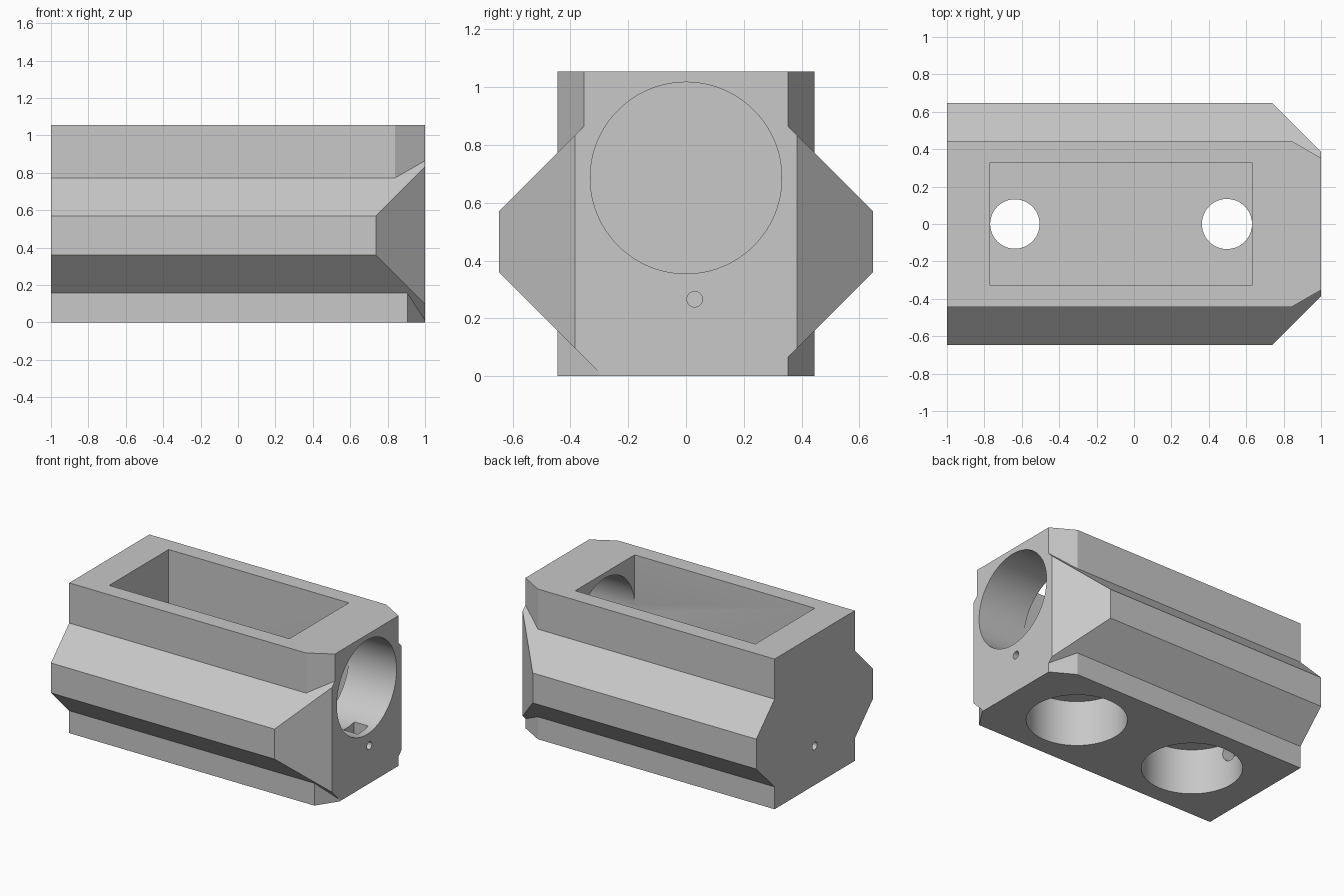
import bpy, bmesh, math
from mathutils import Matrix, Vector

if "Cube" in bpy.data.objects:
    bpy.data.objects.remove(bpy.data.objects["Cube"], do_unlink=True)

grey = bpy.data.materials.new("light grey")
grey.use_nodes = True
grey.diffuse_color = (0.58, 0.58, 0.58, 1)
grey.node_tree.nodes["Principled BSDF"].inputs["Base Color"].default_value = grey.diffuse_color


def finish(name, bm):
    bmesh.ops.recalc_face_normals(bm, faces=bm.faces)
    mesh = bpy.data.meshes.new(name)
    bm.to_mesh(mesh)
    bm.free()
    mesh.materials.append(grey)
    ob = bpy.data.objects.new(name, mesh)
    bpy.context.collection.objects.link(ob)
    return ob


def prism(name, points, offset):
    """Extrude a closed outline along an offset vector."""
    bm = bmesh.new()
    face = bm.faces.new([bm.verts.new(p) for p in points])
    ext = bmesh.ops.extrude_face_region(bm, geom=[face], use_keep_orig=True)
    bmesh.ops.translate(bm, vec=offset, verts=[v for v in ext["geom"] if isinstance(v, bmesh.types.BMVert)])
    return finish(name, bm)


def block(name, low, high):
    (x0, y0, z0), (x1, y1, z1) = low, high
    return prism(name, [(x0, y0, z0), (x1, y0, z0), (x1, y1, z0), (x0, y1, z0)], (0, 0, z1 - z0))


def cylinder(name, start, end, radius, sides=64):
    a, b = Vector(start), Vector(end)
    turn = (b - a).to_track_quat('Z', 'Y').to_matrix().to_4x4()
    bm = bmesh.new()
    bmesh.ops.create_cone(bm, cap_ends=True, segments=sides, radius1=radius, radius2=radius,
                          depth=(b - a).length, matrix=Matrix.Translation((a + b) / 2) @ turn)
    return finish(name, bm)


def combine(target, tool, operation):
    mod = target.modifiers.new(tool.name, 'BOOLEAN')
    mod.operation, mod.solver, mod.object = operation, 'EXACT', tool
    bpy.context.view_layer.objects.active = target
    bpy.ops.object.modifier_apply(modifier=mod.name)
    bpy.data.objects.remove(tool, do_unlink=True)


# Core: upper and lower blocks with cut corners at the right end
HEIGHT, SIDE = 1.055, 0.445


def core(name, z0, z1, front_x, front_y):
    outline = [(-1, -SIDE), (front_x, -SIDE), (1, front_y), (1, 0.353), (0.84, SIDE), (-1, SIDE)]
    return prism(name, [(x, y, z0) for x, y in outline], (0, 0, z1 - z0))


housing = core("housing", 0, 0.5, 0.905, -0.3)
upper = core("upper_block", 0.4, HEIGHT, 0.84, -0.353)

# Flanks: bevelled bulges on both sides, tapering at the right end
profile = [(0.648, 0.36), (0.648, 0.57), (0.3, 0.918), (-0.3, 0.918),
           (-0.648, 0.57), (-0.648, 0.36), (-0.3, 0.012), (0.3, 0.012)]
flanks = prism("flanks", [(-1, y, z) for y, z in profile], (2, 0, 0))
for s in (-1, 1):
    taper = prism("taper_cutter", [(0.635, s * 0.75, -1), (1.1, s * 0.285, -1), (1.1, s * 0.75, -1)], (0, 0, 3))
    combine(flanks, taper, 'DIFFERENCE')

combine(housing, upper, 'UNION')
combine(housing, flanks, 'UNION')

# Openings
FLOOR = 0.355
cutters = [
    block("pocket", (-0.77, -0.33, FLOOR), (0.63, 0.33, 1.2)),
    cylinder("main_bore", (0.6, 0, 0.686), (1.1, 0, 0.686), 0.3315, 96),
    cylinder("left_base_socket", (0.472, 0, -0.1), (0.472, 0, 0.32), 0.32, 80),
    cylinder("right_base_socket", (-0.478, 0, -0.1), (-0.478, 0, 0.32), 0.32, 80),
    cylinder("left_through_hole", (0.497, 0, 0.2), (0.497, 0, 0.5), 0.134),
    cylinder("right_through_hole", (-0.637, 0, 0.2), (-0.637, 0, 0.5), 0.132),
    block("nut_slot", (0.84, -0.03, 0.22), (0.95, 0.09, 0.45)),
    cylinder("end_screw_hole", (0.7, 0.03, 0.266), (1.1, 0.03, 0.266), 0.027, 32),
    cylinder("rear_screw_hole", (-1.1, 0, 0.275), (-0.7, 0, 0.275), 0.027, 32),
    cylinder("rear_screw_recess", (-0.88, 0, 0.25), (-0.7, 0, 0.25), 0.07, 32),
]
for c in cutters:
    combine(housing, c, 'DIFFERENCE')

# Round bores shade smooth while flat faces stay crisp
bpy.ops.object.select_all(action='DESELECT')
housing.select_set(True)
bpy.context.view_layer.objects.active = housing
bpy.ops.object.shade_smooth_by_angle(angle=math.radians(20))
